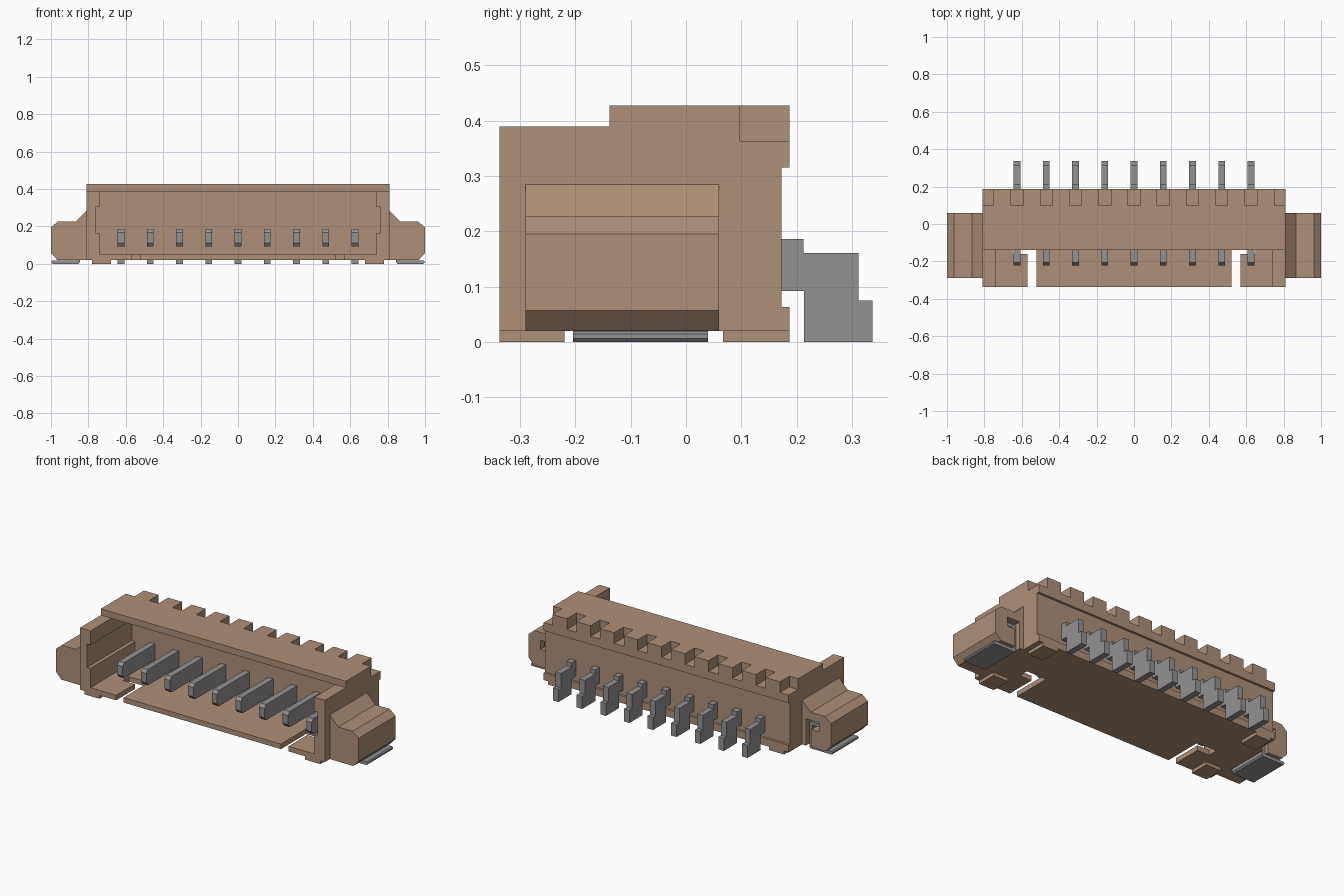
import bpy, bmesh

if "Cube" in bpy.data.objects:
    bpy.data.objects.remove(bpy.data.objects["Cube"], do_unlink=True)


def material(name, rgb):
    m = bpy.data.materials.new(name)
    m.use_nodes = True
    m.diffuse_color = (*rgb, 1)
    m.node_tree.nodes["Principled BSDF"].inputs["Base Color"].default_value = (*rgb, 1)
    return m


TAN = material("tan plastic", (0.43, 0.28, 0.185))
GREY = material("grey metal", (0.29, 0.29, 0.29))


def prism(name, profile, axis, a, b, mat=TAN):
    """Extrude a profile along x (points are y, z), y (x, z) or z (x, y)."""
    place = {"x": lambda p, t: (t, p[0], p[1]),
             "y": lambda p, t: (p[0], t, p[1]),
             "z": lambda p, t: (p[0], p[1], t)}[axis]
    bm = bmesh.new()
    ends = [[bm.verts.new(place(p, t)) for p in profile] for t in (a, b)]
    n = len(profile)
    bm.faces.new(ends[0])
    bm.faces.new(ends[1])
    for i in range(n):
        j = (i + 1) % n
        bm.faces.new((ends[0][i], ends[0][j], ends[1][j], ends[1][i]))
    bmesh.ops.recalc_face_normals(bm, faces=bm.faces)
    me = bpy.data.meshes.new(name)
    bm.to_mesh(me)
    bm.free()
    me.materials.append(mat)
    ob = bpy.data.objects.new(name, me)
    bpy.context.collection.objects.link(ob)
    return ob


def box(name, x0, x1, y0, y1, z0, z1, mat=TAN):
    return prism(name, [(x0, y0), (x1, y0), (x1, y1), (x0, y1)], "z", z0, z1, mat)


def cut(ob, cutters):
    """Subtract each cutter, then discard it."""
    bpy.context.view_layer.objects.active = ob
    for c in cutters:
        m = ob.modifiers.new("cut", "BOOLEAN")
        m.operation, m.solver, m.object = "DIFFERENCE", "EXACT", c
        bpy.ops.object.modifier_apply(modifier=m.name)
        bpy.data.objects.remove(c, do_unlink=True)


def flip(points, s):
    return [(s * p[0], p[1]) for p in points]


PIN_X = [-0.625 + i * 0.15625 for i in range(9)]

# Housing: stepped side profile with a recess along the back
housing = prism("housing", [
    (-0.337, 0.02), (0.187, 0.02), (0.187, 0.063), (0.173, 0.063), (0.173, 0.315),
    (0.187, 0.315), (0.187, 0.427), (-0.138, 0.427), (-0.138, 0.389), (-0.337, 0.389)],
    "x", -0.81, 0.81)

# Front cavity with side grooves, open above in front of the roof
half = [(0.74, 0.05), (0.74, 0.165), (0.762, 0.165), (0.762, 0.305), (0.74, 0.305), (0.74, 0.388)]
cutters = [prism("cavity", half + flip(half[::-1], -1), "y", -0.5, 0.085),
           box("front_gap", -0.74, 0.74, -0.5, -0.139, 0.35, 0.41)]

# Notches along the rear top edge, with one at each corner
for x in PIN_X:
    cutters.append(box("notch", x - 0.032, x + 0.032, 0.098, 0.3, 0.363, 0.5))
for s in (-1, 1):
    cutters.append(box("corner_notch", *sorted((s * 0.752, s * 0.9)), 0.098, 0.3, 0.363, 0.5))
    # L-shaped slit in the floor
    slit = [(0.52, -0.5), (0.57, -0.5), (0.57, -0.16), (0.65, -0.16), (0.65, -0.10), (0.52, -0.10)]
    cutters.append(prism("floor_slit", flip(slit, s), "z", -0.1, 0.08))
cut(housing, cutters)

for s, side in ((1, "left"), (-1, "right")):
    # Feet
    for y0, y1, end in ((-0.337, -0.22, "front"), (0.067, 0.187, "back")):
        box(f"{end}_{side}_foot", *sorted((s * 0.68, s * 0.78)), y0, y1, 0, 0.021)

    # Side wing with a hooked slot in its back
    wing = prism(side + "_wing", flip([
        (0.80, 0.02), (0.965, 0.02), (1.0, 0.057), (1.0, 0.195), (0.962, 0.227),
        (0.867, 0.227), (0.81, 0.284), (0.80, 0.284)], s), "y", -0.29, 0.06)
    slot = [(0.835, -0.1), (0.87, -0.1), (0.87, 0.125), (0.92, 0.125), (0.92, 0.18), (0.835, 0.18)]
    cut(wing, [prism("wing_slot", flip(slot, s), "y", -0.21, 0.2)])

    # Bent metal clip: sole plate, upright and hook
    prism(side + "_clip", flip([
        (0.852, 0.0), (0.992, 0.0), (0.998, 0.006), (0.998, 0.014), (0.992, 0.019),
        (0.864, 0.019), (0.864, 0.142), (0.907, 0.142), (0.907, 0.162), (0.850, 0.162),
        (0.844, 0.156), (0.844, 0.008)], s), "y", -0.204, 0.04, GREY)

# Contact pins with chamfered tips and stepped tails
for i, x in enumerate(PIN_X):
    prism(f"pin_{i + 1}", [
        (-0.222, 0.112), (-0.207, 0.092), (0.213, 0.092), (0.213, 0.0), (0.337, 0.0),
        (0.337, 0.075), (0.312, 0.075), (0.312, 0.161), (0.212, 0.161), (0.212, 0.186),
        (-0.207, 0.186), (-0.222, 0.168)], "x", x - 0.018, x + 0.018, GREY)
